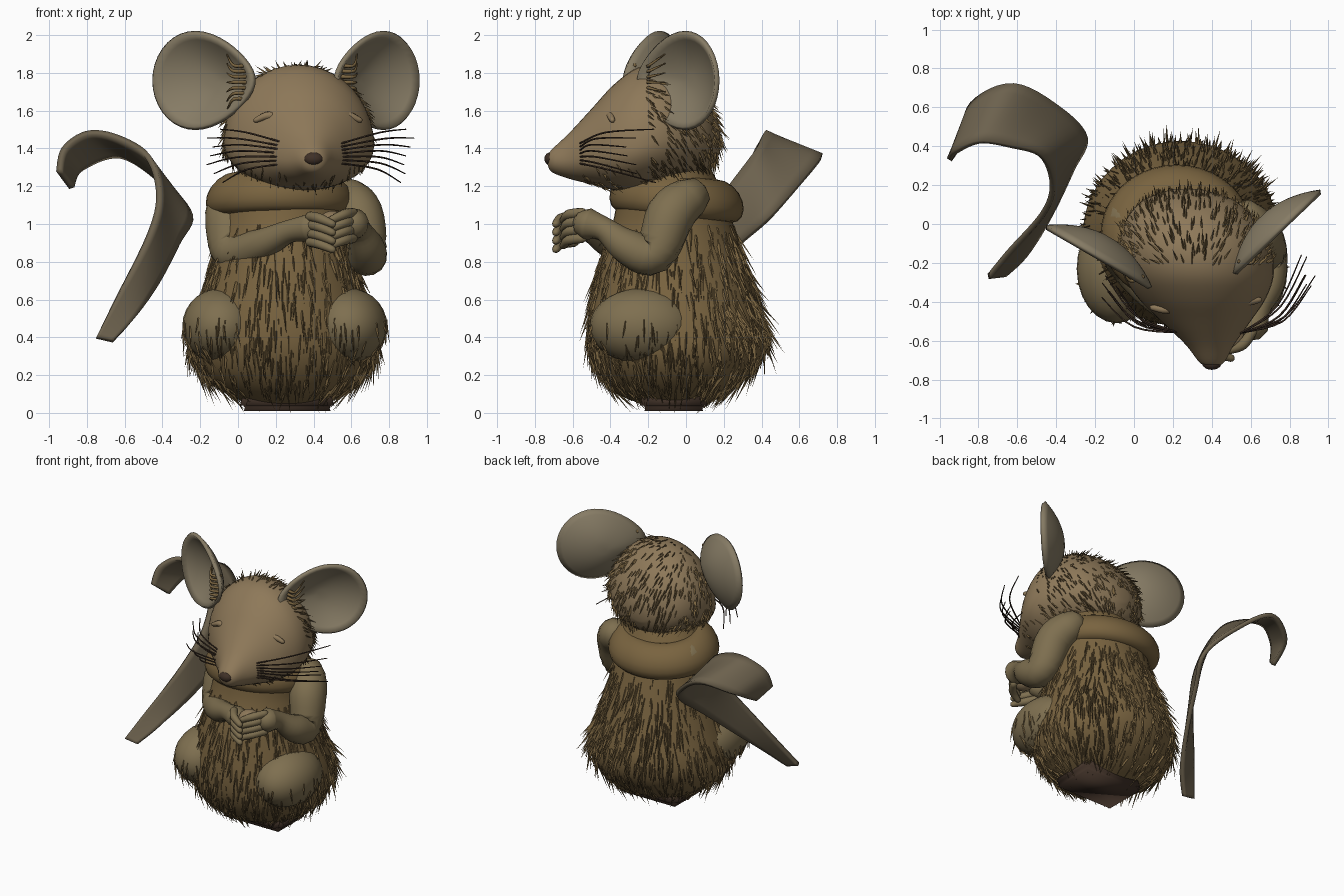
import bpy, bmesh, math, random
from mathutils import Vector as V

if "Cube" in bpy.data.objects:
    bpy.data.objects.remove(bpy.data.objects["Cube"])

random.seed(4)


def mat(name, col):
    m = bpy.data.materials.new(name)
    m.diffuse_color = (*col, 1)
    m.use_nodes = True
    m.node_tree.nodes["Principled BSDF"].inputs["Base Color"].default_value = m.diffuse_color
    return m


FUR = mat("fur_brown", (0.19, 0.125, 0.05))
SKIN = mat("skin_olive", (0.21, 0.16, 0.08))
TAN = mat("face_tan", (0.27, 0.19, 0.10))
EAR = mat("ear_grey", (0.24, 0.20, 0.13))
TAIL = mat("tail_brown", (0.15, 0.12, 0.075))
DARK = mat("dark_brown", (0.05, 0.03, 0.02))


def finish(name, bm, m, smooth=True):
    bmesh.ops.recalc_face_normals(bm, faces=bm.faces)
    me = bpy.data.meshes.new(name)
    bm.to_mesh(me)
    bm.free()
    me.materials.append(m)
    for p in me.polygons:
        p.use_smooth = smooth
    ob = bpy.data.objects.new(name, me)
    bpy.context.collection.objects.link(ob)
    return ob


def refine(rows, k=4):
    """Catmull-Rom interpolation of tuples."""
    out, n = [], len(rows)
    for i in range(n - 1):
        a, b, c, d = (rows[min(max(j, 0), n - 1)] for j in (i - 1, i, i + 1, i + 2))
        for s in range(k):
            t = s / k
            out.append([q + 0.5 * t * (r - p + t * (2*p - 5*q + 4*r - w + t * (3*(q - r) + w - p)))
                        for p, q, r, w in zip(a, b, c, d)])
    return out + [list(rows[-1])]


def loft(name, rings, m, closed=False):
    bm = bmesh.new()
    vs = [[bm.verts.new(p) for p in r] for r in rings]
    n = len(vs[0])
    pairs = list(zip(vs, vs[1:])) + ([(vs[-1], vs[0])] if closed else [])
    for a, b in pairs:
        for i in range(n):
            bm.faces.new((a[i], a[(i + 1) % n], b[(i + 1) % n], b[i]))
    if not closed:
        bm.faces.new(vs[0])
        bm.faces.new(vs[-1])
    return finish(name, bm, m)


def ball(name, c, r, m):
    bm = bmesh.new()
    bmesh.ops.create_uvsphere(bm, u_segments=24, v_segments=14, radius=1)
    for v in bm.verts:
        v.co = V(c) + V([a * b for a, b in zip(v.co, r)])
    return finish(name, bm, m)


def tube(name, pts, m, n=14):
    """Round limb through (x, y, z, radius) points with domed ends."""
    rows = refine(pts, 5)
    rings = []
    for i, p in enumerate(rows):
        a, b = rows[max(i - 1, 0)], rows[min(i + 1, len(rows) - 1)]
        d = (V(b[:3]) - V(a[:3])).normalized()
        u = d.cross(V((0.3, 0.2, 1))).normalized()
        w = d.cross(u)
        ring = lambda r, off: [V(p[:3]) + d * off + (u * math.cos(t) + w * math.sin(t)) * r
                               for t in (2 * math.pi * k / n for k in range(n))]
        caps = [(0.25, 0.9), (0.7, 0.65)]
        if i == 0:
            rings += [ring(p[3] * s, -p[3] * o) for s, o in caps]
        rings.append(ring(p[3], 0))
        if i == len(rows) - 1:
            rings += [ring(p[3] * s, p[3] * o) for s, o in caps[::-1]]
    return loft(name, rings, m)


def spikes(name, ob, count, length, lift, flow, keep, m, width=0.008):
    """Tufts of hair combed along the surface of an object."""
    polys = [p for p in ob.data.polygons if keep(p.center)]
    bm = bmesh.new()
    for p in random.choices(polys, [q.area for q in polys], k=count):
        nrm, f = p.normal, V(flow)
        c = [ob.data.vertices[i].co for i in p.vertices]
        s, t = random.random(), random.random()
        root = c[0].lerp(c[1], s).lerp(c[-1].lerp(c[-2], s), t) - nrm * 0.008
        tang = (f - nrm * f.dot(nrm) + V([random.uniform(-.15, .15) for _ in range(3)])).normalized()
        tip = root + (tang + nrm * lift * random.uniform(.6, 1.4)).normalized() * length * random.uniform(.6, 1.3)
        side = tang.cross(nrm).normalized() * width
        b = [bm.verts.new(q) for q in (root + side, root - side, root + nrm * width * 1.6)]
        e = bm.verts.new(tip)
        for i in range(3):
            bm.faces.new((b[i], b[(i + 1) % 3], e))
    return finish(name, bm, m, False)


circle = [2 * math.pi * k / 40 for k in range(40)]

# Pear-shaped body: z, centre x, centre y, radius x, radius y
prof = [(0.03, .26, -.06, .16, .13), (0.10, .25, -.07, .31, .29), (0.2, .24, -.06, .44, .40),
        (0.32, .24, -.05, .50, .465), (0.45, .24, -.05, .49, .475), (0.6, .24, -.06, .445, .445),
        (0.8, .24, -.07, .385, .39), (1.0, .24, -.07, .34, .32), (1.15, .25, -.08, .32, .28), (1.32, .27, -.1, .24, .22)]
body = loft("body", [[(x + a * math.cos(t), y + b * math.sin(t), z) for t in circle]
                     for z, x, y, a, b in refine(prof)], FUR)
spikes("body_fur", body, 1100, .15, .10, (0, 0, -1), lambda c: .1 < c.z < .98, FUR)
spikes("back_fur", body, 120, .15, .35, (0, .1, -1), lambda c: .38 < c.z < .8 and c.y > .15, FUR)

# Head along y: y, centre x, mid z, half width, height above, depth below
hp = [(-.735, .40, 1.34, .02, .02, .02), (-.71, .40, 1.335, .065, .06, .06), (-.62, .39, 1.34, .125, .14, .10),
      (-.5, .37, 1.36, .23, .25, .15), (-.38, .35, 1.38, .33, .36, .20), (-.25, .33, 1.41, .39, .42, .23),
      (-.1, .31, 1.45, .385, .385, .24), (.04, .29, 1.46, .32, .29, .22), (.13, .28, 1.45, .22, .18, .16),
      (.18, .27, 1.44, .07, .06, .06)]
head = loft("head", [[(x + w * math.cos(t), y, z + (u if math.sin(t) > 0 else d) * math.sin(t)) for t in circle]
                     for y, x, z, w, u, d in refine(hp)], TAN)
spikes("head_fur", head, 650, .075, .5, (0, .7, -1), lambda c: c.y > -.22, FUR, .007)
spikes("cheek_fur", head, 180, .08, .3, (0, .5, -1), lambda c: c.y > -.55 and c.z < 1.32, FUR, .006)
ball("nose", (.40, -.715, 1.345), (.05, .035, .035), DARK)
for s, x, y in ((-1, .165, -.41), (1, .575, -.37)):
    ball("eye", (x, y, 1.50), (.055, .055, .055), DARK)
    tube("brow", [(x - .07, y - .02, 1.55, .015), (x, y - .03, 1.575, .022), (x + .07, y - .02, 1.55, .015)], TAN, 8)

# Cupped ears: centre, outward direction, half length
for name, c, out, a in (("left_ear", (-.16, -.13, 1.76), (-.86, .5, 0), .31),
                        ("right_ear", (.705, -.01, 1.76), (.72, .69, 0), .305)):
    u = V(out).normalized()
    n = V((0, 0, 1)).cross(u)
    if n.y > 0:
        n.negate()
    bm = bmesh.new()
    rings = []
    for k in range(1, 9):
        r = k / 8
        rings.append([bm.verts.new(V(c) + u * a * r * math.cos(t)
                      + V((0, 0, .25)) * r * math.sin(t) * (1 + .22 * math.cos(t) - .1 * math.cos(t) ** 2)
                      + n * (.11 * r * r - .06)) for t in circle])
    bm.faces.new(rings[0])
    for p, q in zip(rings, rings[1:]):
        for i in range(40):
            bm.faces.new((p[i], p[i - 1], q[i - 1], q[i]))
    ear = finish(name, bm, EAR)
    sol = ear.modifiers.new("thickness", "SOLIDIFY")
    sol.thickness, sol.offset = .025, 0
    # Hair tuft inside the ear base
    base = V(c) - u * a * .8 + n * .02
    for k in range(7):
        p = base + V((0, 0, -.1 + .03 * k))
        q = p + n * .05 + u * .05
        e = p + u * .12 + V((0, 0, .02 * (k - 3)))
        tube("ear_tuft", [(*p, .012), (*q, .009), (*e, .003)], FUR, 6)

# Shoulder collar, lower at the back
rings = []
for t in circle:
    ct, st = math.cos(t), math.sin(t)
    rings.append([(.22 + (.285 + .10 * math.cos(q) - .035 * math.sin(q)) * ct,
                   -.05 + (.25 + .10 * math.cos(q) - .035 * math.sin(q)) * st,
                   1.15 - .03 * st + .115 * math.sin(q))
                  for q in (2 * math.pi * k / 16 for k in range(16))])
loft("shoulder_collar", rings, FUR, True)

# Arms with hands and fingers
arms = {"left": [(-.04, .02, 1.14, .11), (-.05, -.1, 1.03, .125), (-.02, -.2, .85, .115),
                 (.12, -.38, .89, .085), (.27, -.5, .96, .062), (.38, -.56, .98, .075)],
        "right": [(.58, .02, 1.14, .11), (.64, -.08, 1.05, .13), (.68, -.17, .84, .11),
                  (.68, -.31, .88, .095), (.64, -.43, .97, .065), (.61, -.52, 1.0, .085)]}
for side, pts in arms.items():
    tube(side + "_arm", pts, SKIN)
    x, y, z, _ = pts[-1]
    s = 1 if side == "left" else -1
    for k in range(4):
        h = z + .06 - k * .045
        tube(side + "_finger", [(x, y - .03, h, .026), (x + s * .05, y - .1, h - .01, .027),
                                (x + s * .12, y - .13, h - .04, .02)], SKIN, 10)
ball("nut", (.5, -.58, 1.0), (.075, .075, .07), TAN)

# Haunches
for s, x in ((-1, -.09), (1, .585)):
    leg = ball("haunch", (x, -.23, .46), (.205, .28, .20), SKIN)
    spikes("haunch_fur", leg, 90, .12, .08, (0, 0, -1), lambda c: c.z < .5, FUR)

# Flat feet under the body
bm = bmesh.new()
bmesh.ops.create_cube(bm, size=1)
for v in bm.verts:
    k = 1 if v.co.z < 0 else .86
    v.co = V((.26 + v.co.x * .52 * k, -.065 + v.co.y * .37 * k, .065 + v.co.z * .11))
bmesh.ops.bevel(bm, geom=bm.edges[:], offset=.03, segments=3, affect='EDGES')
finish("feet", bm, DARK)

# Twisted ribbon tail from its two edges
A = [(-.75, -.27, .40), (-.65, -.15, .60), (-.47, .05, .95), (-.42, .2, 1.16), (-.48, .35, 1.36),
     (-.64, .40, 1.46), (-.80, .42, 1.48), (-.92, .37, 1.40), (-.95, .33, 1.28)]
B = [(-.66, -.26, .38), (-.55, -.15, .50), (-.43, .05, .68), (-.32, .28, .89), (-.25, .45, 1.04),
     (-.40, .61, 1.22), (-.62, .72, 1.36), (-.83, .62, 1.29), (-.88, .43, 1.19)]
bm = bmesh.new()
rows = [[bm.verts.new(V(p).lerp(V(q), k / 6)) for k in range(7)] for p, q in zip(refine(A, 6), refine(B, 6))]
for p, q in zip(rows, rows[1:]):
    for i in range(6):
        bm.faces.new((p[i], p[i + 1], q[i + 1], q[i]))
tail = finish("tail", bm, TAIL)
sol = tail.modifiers.new("thickness", "SOLIDIFY")
sol.thickness, sol.offset = .03, 0

# Whiskers
for s in (-1, 1):
    for k in range(7):
        x0, z0 = .40 + s * .15, 1.32 + .018 * k
        dx = random.uniform(.3, .4) if s > 0 else random.uniform(.33, .42)
        z1 = 1.22 + .047 * k
        y1 = random.uniform(-.32, -.1) if s > 0 else random.uniform(-.4, -.25)
        tube("whisker", [(x0, -.56, z0, .005), (x0 + s * dx * .6, (y1 - .56) / 2 - .06, (z0 + z1) / 2 + .02, .005),
                         (x0 + s * dx, y1, z1, .003)], DARK, 5)
